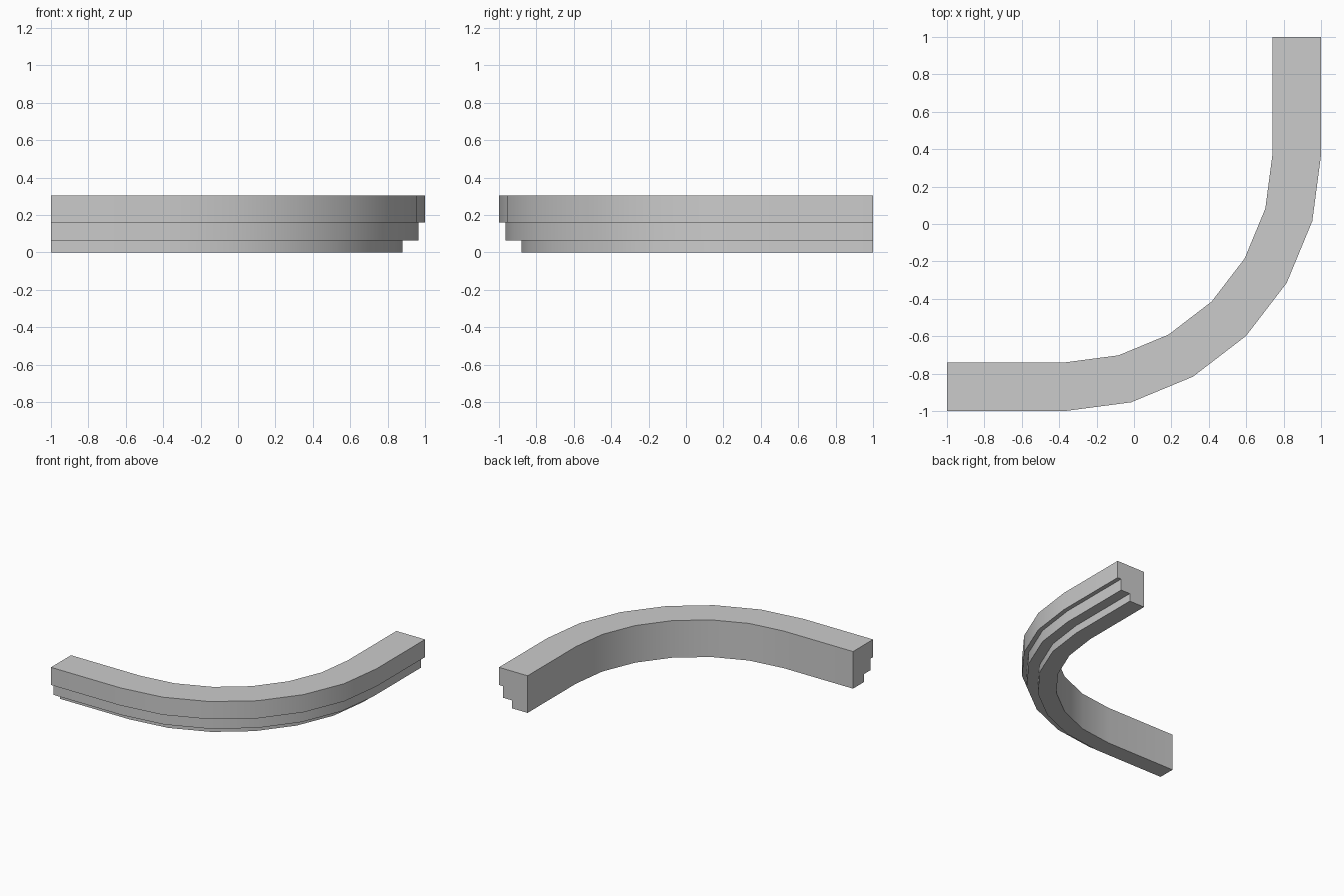
import bpy, bmesh, math

if "Cube" in bpy.data.objects:
    bpy.data.objects.remove(bpy.data.objects["Cube"])

# Stepped cross-section: (radius from the bend centre, height)
profile = [(1.11, 0), (1.25, 0), (1.25, 0.065), (1.335, 0.065),
           (1.335, 0.16), (1.37, 0.16), (1.37, 0.305), (1.11, 0.305)]
CX, CY = -0.37, 0.37   # bend centre
SEGMENTS = 6


def station(angle, dx=0.0, dy=0.0):
    """Positions of the profile at one point along the sweep."""
    return [(CX + dx + r * math.sin(angle), CY + dy - r * math.cos(angle), z)
            for r, z in profile]


# Straight run, quarter bend, straight run
stations = [station(0, dx=-0.63)]
stations += [station(math.pi / 2 * i / SEGMENTS) for i in range(SEGMENTS + 1)]
stations += [station(math.pi / 2, dy=0.63)]

bm = bmesh.new()
rings = [[bm.verts.new(p) for p in s] for s in stations]
n = len(profile)
for a, b in zip(rings, rings[1:]):
    for i in range(n):
        j = (i + 1) % n
        bm.faces.new((a[i], a[j], b[j], b[i]))

# End caps
bm.faces.new(rings[0])
bm.faces.new(rings[-1][::-1])
bmesh.ops.recalc_face_normals(bm, faces=bm.faces)

mesh = bpy.data.meshes.new("curved_cornice")
bm.to_mesh(mesh)
bm.free()
cornice = bpy.data.objects.new("curved_cornice", mesh)
bpy.context.collection.objects.link(cornice)

# Smooth along the bend, crisp along the steps
bpy.context.view_layer.objects.active = cornice
cornice.select_set(True)
bpy.ops.object.shade_smooth_by_angle(angle=math.radians(30))
